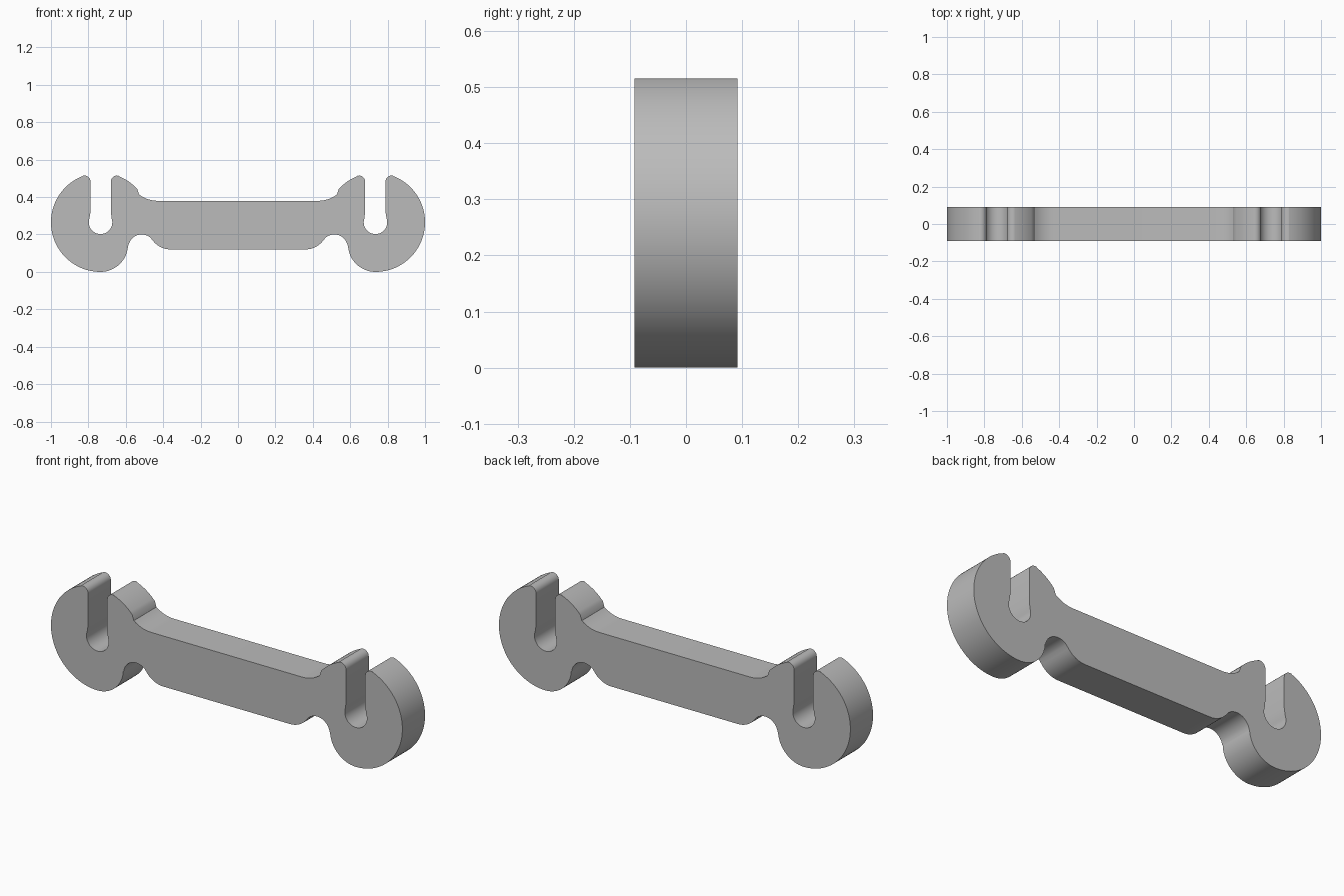
import bpy
import bmesh
from math import cos, sin, radians

cube = bpy.data.objects.get("Cube")
if cube:
    bpy.data.objects.remove(cube, do_unlink=True)

HALF_DEPTH = 0.092
HOOK = (0.735, 0.265)


def arc(centre, radius, start, end, steps=12):
    """Points along an arc in the x-z plane, angles in degrees."""
    angles = [radians(start + (end - start) * i / steps) for i in range(steps + 1)]
    return [(centre[0] + radius * cos(a), centre[1] + radius * sin(a)) for a in angles]


# Left half of the outline, from the top of the bar round the hook to its underside
half = arc((0.43, 0.54), 0.16, -90, -52, 8)           # neck fillet
half += arc(HOOK, 0.265, 138, 110, 8)                 # back of inner jaw
half += arc((0.647, 0.482), 0.033, 105, 0, 8)         # inner jaw tip
half += [(0.68, 0.325)]                               # slot wall
half += arc(HOOK, 0.063, 160, 380, 24)                # slot seat
half += [(0.788, 0.325)]                              # slot wall
half += arc((0.821, 0.482), 0.033, 180, 75, 8)        # outer jaw tip
half += arc(HOOK, 0.265, 70, -90, 40)                 # outer hook curve
half += arc((0.735, 0.147), 0.147, -95, -180, 14)     # lower heel
half += arc((0.515, 0.128), 0.072, 8, 132, 16)        # notch under the neck
half += arc((0.36, 0.24), 0.12, -38, -90, 8)          # underside corner

outline = half + [(-x, z) for x, z in reversed(half)]

# Extrude the outline into a plate
bm = bmesh.new()
face = bm.faces.new([bm.verts.new((x, -HALF_DEPTH, z)) for x, z in outline])
result = bmesh.ops.extrude_face_region(bm, geom=[face], use_keep_orig=True)
moved = [v for v in result["geom"] if isinstance(v, bmesh.types.BMVert)]
bmesh.ops.translate(bm, verts=moved, vec=(0, 2 * HALF_DEPTH, 0))
bmesh.ops.recalc_face_normals(bm, faces=bm.faces)
mesh = bpy.data.meshes.new("double_hook_bar")
bm.to_mesh(mesh)
bm.free()

bar = bpy.data.objects.new("double_hook_bar", mesh)
bpy.context.collection.objects.link(bar)

# Plain grey
grey = bpy.data.materials.new("plain_grey")
grey.use_nodes = True
colour = (0.5, 0.5, 0.5, 1)
grey.diffuse_color = colour
grey.node_tree.nodes["Principled BSDF"].inputs["Base Color"].default_value = colour
mesh.materials.append(grey)

# Smooth curves with crisp face edges
bpy.ops.object.select_all(action="DESELECT")
bar.select_set(True)
bpy.context.view_layer.objects.active = bar
bpy.ops.object.shade_smooth_by_angle(angle=radians(30))
